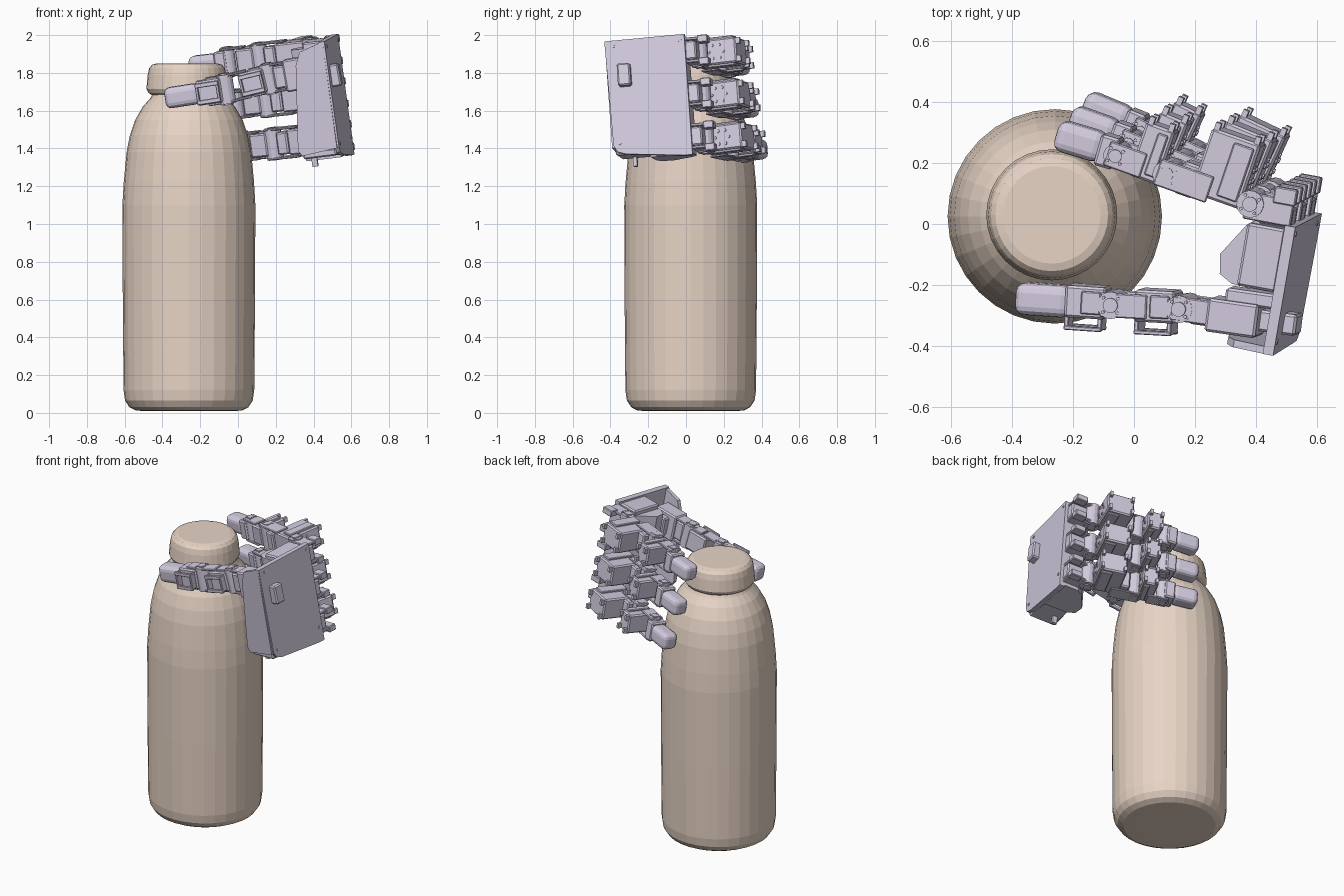
import bpy, bmesh, math
from mathutils import Vector as V, Matrix

if "Cube" in bpy.data.objects:
    bpy.data.objects.remove(bpy.data.objects["Cube"])


def material(name, rgb):
    m = bpy.data.materials.new(name)
    m.diffuse_color = (*rgb, 1)
    m.use_nodes = True
    m.node_tree.nodes["Principled BSDF"].inputs["Base Color"].default_value = m.diffuse_color
    return m


TAN = material("tan", (0.80, 0.66, 0.56))
LILAC = material("lilac", (0.66, 0.61, 0.75))


def finish(name, bm, mat):
    bmesh.ops.recalc_face_normals(bm, faces=bm.faces)
    me = bpy.data.meshes.new(name)
    bm.to_mesh(me)
    bm.free()
    me.materials.append(mat)
    ob = bpy.data.objects.new(name, me)
    bpy.context.collection.objects.link(ob)
    return ob


def frame(o, x, y, z):
    m = Matrix((x, y, z)).transposed().to_4x4()
    m.translation = o
    return m


def box(bm, M, lo, hi, bev=0.008, seg=1):
    lo, hi = V(lo), V(hi)
    S = Matrix.Diagonal((*(hi - lo), 1))
    r = bmesh.ops.create_cube(bm, size=1, matrix=M @ Matrix.Translation((lo + hi) / 2) @ S)
    if bev:
        edges = {e for v in r["verts"] for e in v.link_edges}
        bmesh.ops.bevel(bm, geom=list(edges), offset=bev, segments=seg,
                        profile=0.5, affect='EDGES')


def disc(bm, M, p, r, depth, axis='Z', n=12):
    R = {'Z': Matrix(), 'X': Matrix.Rotation(math.pi / 2, 4, 'Y'),
         'Y': Matrix.Rotation(math.pi / 2, 4, 'X')}[axis]
    bmesh.ops.create_cone(bm, cap_ends=True, segments=n, radius1=r, radius2=r,
                          depth=depth, matrix=M @ Matrix.Translation(p) @ R)


def prism(bm, M, pts, z0, z1):
    a = [bm.verts.new(M @ V((x, y, z0))) for x, y in pts]
    b = [bm.verts.new(M @ V((x, y, z1))) for x, y in pts]
    bm.faces.new(a)
    bm.faces.new(b[::-1])
    for i in range(len(a)):
        j = (i + 1) % len(a)
        bm.faces.new((a[i], a[j], b[j], b[i]))


def lathe(name, cx, cy, prof, n=32):
    bm = bmesh.new()
    rings = [[bm.verts.new((cx + r * math.cos(2 * math.pi * k / n),
                            cy + r * math.sin(2 * math.pi * k / n), z)) for k in range(n)]
             for r, z in prof]
    for a, b in zip(rings, rings[1:]):
        for k in range(n):
            j = (k + 1) % n
            bm.faces.new((a[k], a[j], b[j], b[k]))
    bm.faces.new(rings[0])
    bm.faces.new(rings[-1])
    return finish(name, bm, TAN)


# Bottle and its lid
lathe("bottle_body", -0.26, 0.025,
      [(0.22, 0.01), (0.28, 0.012), (0.315, 0.03), (0.338, 0.065), (0.346, 0.12), (0.35, 0.6),
       (0.352, 1.1), (0.345, 1.22), (0.33, 1.38), (0.312, 1.47), (0.285, 1.55),
       (0.245, 1.62), (0.205, 1.665), (0.19, 1.69), (0.19, 1.74)])
lathe("bottle_lid", -0.27, 0.03,
      [(0.18, 1.68), (0.203, 1.693), (0.215, 1.715), (0.208, 1.79), (0.2, 1.825),
       (0.185, 1.843), (0.16, 1.85)])

# Hand frame: U across the fingers, P wrist to knuckle, W out of the hand's back
U = V((-0.135, -0.07, 0.988)).normalized()
P = V((0.17, 0.98, 0.09))
P = (P - U * P.dot(U)).normalized()
W = P.cross(U)
HAND = frame(V((0.535, -0.2, 1.68)), P, W, U)

# Palm: back plate, thick knuckle housing, wrist wall
bm = bmesh.new()
side = HAND @ Matrix(((1, 0, 0, 0), (0, 0, 1, 0), (0, 1, 0, 0), (0, 0, 0, 1)))
prism(bm, side, [(-0.215, 0.31), (0.215, 0.31), (0.215, -0.335), (0.17, -0.335),
                 (-0.14, -0.30), (-0.185, -0.285), (-0.205, -0.25)], -0.035, 0)
for sx in (-0.17, 0.19):
    for sz in (-0.24, 0.28):
        disc(bm, HAND, (sx, 0, sz), 0.009, 0.008, 'Y', 8)
finish("palm_back_plate", bm, LILAC)

bm = bmesh.new()
prism(bm, HAND, [(0.215, -0.03), (0.215, -0.13), (0.19, -0.165), (0.08, -0.235),
                 (0.015, -0.225), (-0.01, -0.18), (-0.015, -0.03)], -0.325, 0.27)
box(bm, HAND, (-0.01, -0.16, 0.26), (0.2, -0.03, 0.3))
finish("palm_housing", bm, LILAC)

bm = bmesh.new()
prism(bm, frame(HAND @ V((-0.215, 0, 0)), W, U, P),
      [(-0.01, 0.31), (-0.14, 0.27), (-0.17, 0.2), (-0.22, -0.25), (-0.2, -0.28),
       (-0.01, -0.26)], 0, 0.025)
box(bm, HAND, (-0.2, -0.2, -0.3), (0.0, -0.02, -0.26))
box(bm, HAND, (-0.13, -0.17, -0.35), (-0.11, -0.14, -0.29), 0)
finish("palm_wrist_wall", bm, LILAC)


def joint(bm, M, r=0.045, w=0.15):
    disc(bm, M, (0, 0, 0), r, w, 'Z', 16)
    disc(bm, M, (0, 0, 0), r * 0.55, w + 0.015, 'Z', 12)
    for k in range(4):
        t = math.pi / 4 + k * math.pi / 2
        disc(bm, M, (r * .75 * math.cos(t), r * .75 * math.sin(t), 0), 0.006, w + 0.012, 'Z', 6)


def dots(bm, M, x, y):
    # screw heads on a servo's end face
    for k in range(6):
        t = k * math.pi / 3
        disc(bm, M, (x, y + 0.04 * math.cos(t), 0.04 * math.sin(t)), 0.009, 0.012, 'X', 8)


def servo(bm, M, a0, a1, n0, n1, w):
    # servo body with stepped case, side plates and a bracket lip
    box(bm, M, (a0, n0, -w), (a1, n1, w))
    am = (a0 + a1) / 2
    box(bm, M, (a0 + .015, n0 + .02, -w - .012), (am, n1 - .02, w + .012), 0.004)
    dots(bm, M, a0, (n0 + n1) / 2)
    for s in (-1, 1):
        for x in (a0 + .015, a1 - .015):
            box(bm, M, (x - .009, n1 - .01, s * w * .7 - .016), (x + .009, n1 + .022, s * w * .7 + .016), 0)


def fork(bm, M, a0, a1, h, w, t=0.012):
    for s in (-1, 1):
        box(bm, M, (a0, -h, s * w - t / 2), (a1, h, s * w + t / 2), 0.004)


def tip(bm, M, length):
    box(bm, M, (0.0, -0.05, -0.062), (0.065, 0.055, 0.062))
    box(bm, M, (0.05, -0.045, -0.053), (length, 0.058, 0.053), 0.03, 3)


def chain(points, out, u):
    # frames along each link: x along, y outward, z across
    res = []
    for p, q in zip(points, points[1:]):
        a = (q - p).normalized()
        n = out - a * out.dot(a)
        n = (n - u * n.dot(u)).normalized()
        res.append((frame(p, a, n, a.cross(n)), (q - p).length))
    return res


# Three fingers, each a little more open than the one above
for name, off, deg in (("upper", 0.225, 0), ("middle", -0.005, 3), ("lower", -0.235, 6)):
    J = [V((.262, -.162)), V((.308, -.452)), V((.337, -.628)), V((.36, -.84))]
    c, s = math.cos(math.radians(deg)), math.sin(math.radians(deg))
    pts = []
    for q in J:
        d = q - J[0]
        v, w = J[0].x + d.x * c - d.y * s, J[0].y + d.x * s + d.y * c
        pts.append(HAND @ V((v, w, off)))
    links = chain(pts, P, U)

    bm = bmesh.new()
    K = HAND @ Matrix.Translation((0, 0, off))
    box(bm, K, (0.2, -0.13, -0.05), (0.27, -0.02, 0.05))
    for z in (-0.06, 0.06):
        box(bm, K, (0.21, -0.18, z - .008), (0.30, -0.02, z + .008), 0.004)
        box(bm, K, (0.28, -0.09, z - .025), (0.335, -0.015, z + .015), 0.004)
    finish(name + "_finger_knuckle", bm, LILAC)

    M, L = links[0]
    bm = bmesh.new()
    joint(bm, M)
    servo(bm, M, 0.03, 0.20, -0.03, 0.195, 0.068)
    box(bm, M, (0.19, -0.05, -0.06), (L - .04, 0.06, 0.06))
    fork(bm, M, 0.14, L + .03, 0.045, 0.078)
    finish(name + "_finger_base_link", bm, LILAC)

    M, L = links[1]
    bm = bmesh.new()
    joint(bm, M, 0.045, 0.16)
    servo(bm, M, 0.02, 0.12, -0.045, 0.14, 0.062)
    fork(bm, M, 0.08, L + .03, 0.042, 0.07)
    finish(name + "_finger_mid_link", bm, LILAC)

    M, L = links[2]
    bm = bmesh.new()
    joint(bm, M, 0.04, 0.15)
    tip(bm, M, L)
    finish(name + "_finger_tip", bm, LILAC)

# Thumb on the wrist side, reaching across the bottle's front
T = [V((.34, -.30, 1.80)), V((.165, -.275, 1.77)), V((-.065, -.262, 1.715)), V((-.385, -.24, 1.665))]
links = chain(T, V((0, -1, 0)), U)
bm = bmesh.new()
M, L = links[0]
box(bm, M, (-0.08, -0.05, -0.085), (0.09, 0.06, 0.085))
box(bm, M, (-0.13, -0.09, -0.06), (0.04, -0.04, 0.06))
box(bm, M, (-0.2, -0.03, -0.1), (-0.05, 0.04, 0.02))
box(bm, M, (0.08, -0.035, -0.06), (L - .03, 0.045, 0.06))
fork(bm, M, 0.05, L + .03, 0.04, 0.072)
finish("thumb_base", bm, LILAC)

for i, nm in ((1, "thumb_mid_link"), (2, "thumb_end_link")):
    M, L = links[i]
    bm = bmesh.new()
    joint(bm, M, 0.045, 0.155)
    box(bm, M, (0.02, -0.055, -0.064), (0.155, 0.05, 0.064))
    box(bm, M, (0.035, -0.04, -0.075), (0.1, 0.035, 0.075), 0.004)
    # open bracket tab on the outside
    for x in (0.03, 0.14):
        box(bm, M, (x, 0.03, -0.05), (x + .015, 0.09, 0.05), 0.003)
    for z in (-0.045, 0.045):
        box(bm, M, (0.03, 0.078, z - .012), (0.155, 0.092, z + .012), 0.003)
    if i == 1:
        fork(bm, M, 0.11, L + .03, 0.04, 0.07)
    else:
        box(bm, M, (0.14, -0.05, -0.055), (L, 0.055, 0.055), 0.03, 3)
    finish(nm, bm, LILAC)
